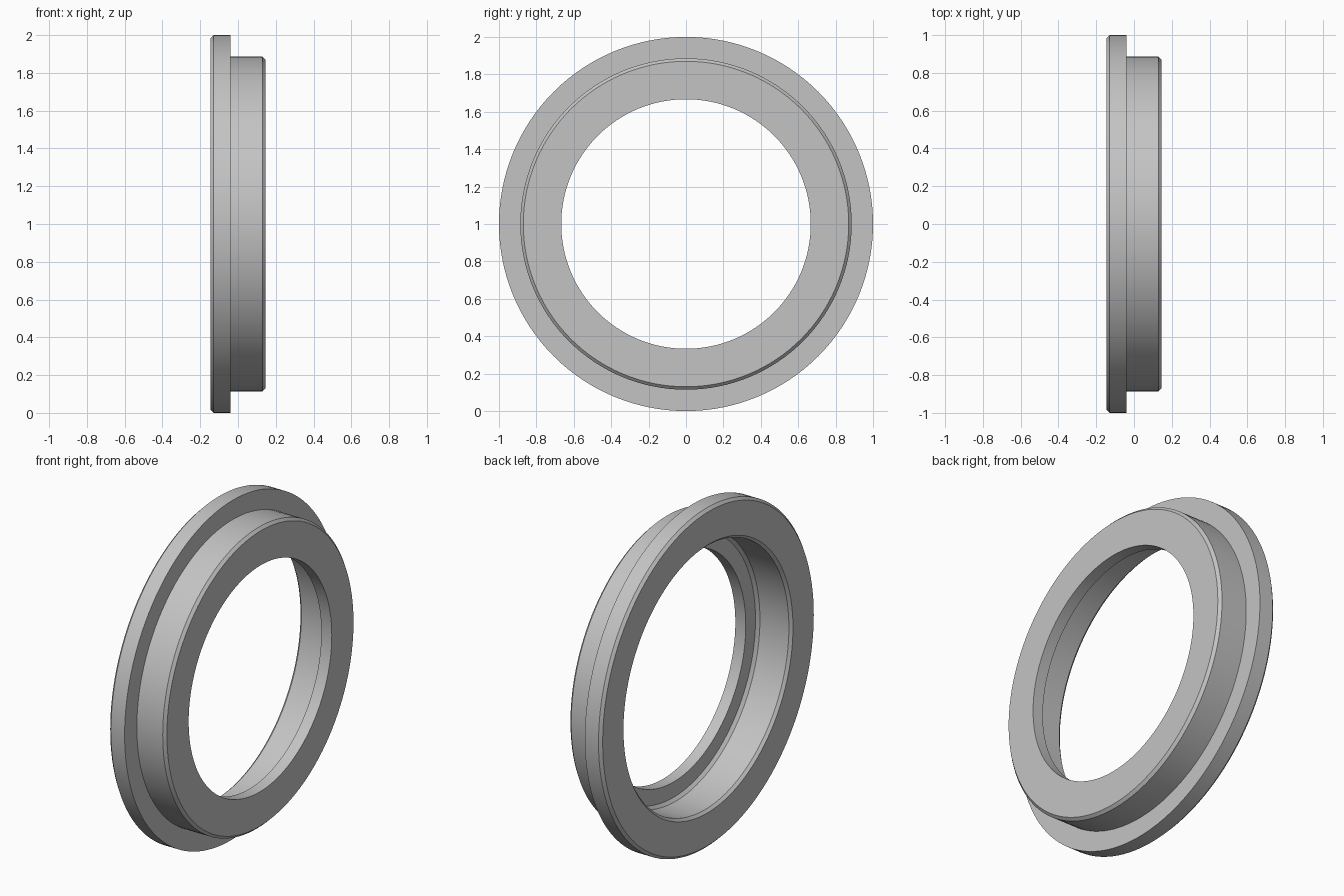
import bpy, bmesh
from math import tau, radians
from mathutils import Vector

cube = bpy.data.objects.get("Cube")
if cube:
    bpy.data.objects.remove(cube, do_unlink=True)

# Plain grey metal
grey = bpy.data.materials.new("grey_metal")
grey.use_nodes = True
colour = (0.55, 0.55, 0.55, 1)
grey.diffuse_color = colour
grey.node_tree.nodes["Principled BSDF"].inputs["Base Color"].default_value = colour

# Half section as (x along the axis, radius)
HALF = 0.145      # half of the axial length
BEVEL = 0.016
SECTION = [
    (-HALF, 1 - BEVEL), (-HALF + BEVEL, 1),             # flange rim
    (-0.04, 1), (-0.04, 0.886),                         # flange back and hub
    (HALF - BEVEL, 0.886), (HALF, 0.886 - BEVEL),       # hub rim
    (HALF, 0.667), (0.077, 0.667),                      # narrow bore
    (0.077, 0.758), (0.06, 0.775),                      # inner shoulder
    (-HALF + BEVEL, 0.775), (-HALF, 0.79),              # wide counterbore
]


def lathe(name, section, steps, material):
    """Spin a closed section about the x axis."""
    bm = bmesh.new()
    verts = [bm.verts.new((x, 0, r)) for x, r in section]
    edges = [bm.edges.new((a, b)) for a, b in zip(verts, verts[1:] + verts[:1])]
    bmesh.ops.spin(bm, geom=verts + edges, cent=Vector(), axis=(1, 0, 0),
                   angle=tau, steps=steps)
    bmesh.ops.remove_doubles(bm, verts=bm.verts, dist=1e-4)
    bmesh.ops.recalc_face_normals(bm, faces=bm.faces)
    mesh = bpy.data.meshes.new(name)
    bm.to_mesh(mesh)
    bm.free()
    mesh.materials.append(material)
    obj = bpy.data.objects.new(name, mesh)
    bpy.context.collection.objects.link(obj)
    return obj


ring = lathe("flanged_ring", SECTION, 128, grey)
ring.location.z = 1

# Smooth round walls, sharp section corners
bpy.ops.object.select_all(action='DESELECT')
ring.select_set(True)
bpy.context.view_layer.objects.active = ring
bpy.ops.object.shade_smooth_by_angle(angle=radians(25))
